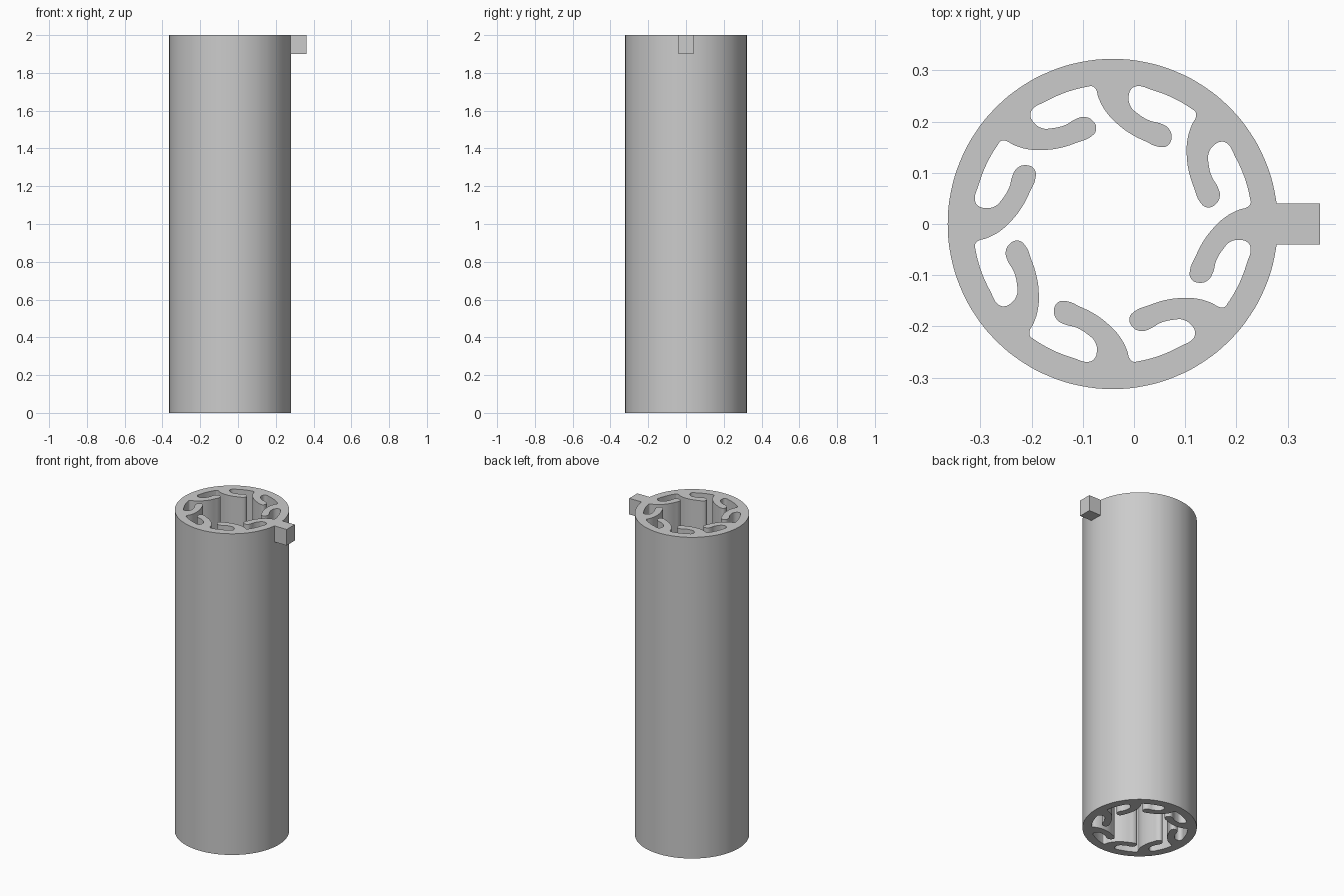
import bpy, bmesh, math
from mathutils import Matrix, Vector

if "Cube" in bpy.data.objects:
    bpy.data.objects.remove(bpy.data.objects["Cube"])

HEIGHT, RADIUS, BORE = 2.0, 0.3225, 0.273
CENTRE_X, FINS = -0.0415, 8

grey = bpy.data.materials.new("plain grey")
grey.use_nodes = True
grey.diffuse_color = (0.6, 0.6, 0.6, 1)
grey.node_tree.nodes["Principled BSDF"].inputs["Base Color"].default_value = (0.6, 0.6, 0.6, 1)

# Outline of one hooked fin, from its root round the tip and back to the wall
FIN = [(.2685, .0485), (.2695, .041), (.263, .033), (.247, .028), (.220, .0136),
       (.193, -.012), (.175, -.037), (.1615, -.064), (.151, -.0895), (.153, -.107),
       (.169, -.115), (.187, -.109), (.1965, -.093), (.202, -.072), (.216, -.0486),
       (.2296, -.035), (.249, -.031), (.2646, -.037), (.2695, -.0486)]


def on_circle(radius, angle):
    return Vector((radius * math.cos(angle), radius * math.sin(angle)))


def add_loop(curve, points, steps):
    spline = curve.splines.new('BEZIER')
    spline.bezier_points.add(len(points) - 1)
    for bp, p in zip(spline.bezier_points, points):
        bp.co = (p[0], p[1], 0)
        bp.handle_left_type = bp.handle_right_type = 'AUTO'
    spline.use_cyclic_u = True
    spline.resolution_u = steps


def finish(name, mesh):
    mesh.materials.clear()
    mesh.materials.append(grey)
    obj = bpy.data.objects.new(name, mesh)
    bpy.context.collection.objects.link(obj)
    return obj


# Finned tube: round outside, repeated fins inside, extruded to full height
section = bpy.data.curves.new("tube_section", 'CURVE')
section.dimensions = '2D'
section.fill_mode = 'BOTH'
section.extrude = HEIGHT / 2
add_loop(section, [on_circle(RADIUS, math.tau * i / 32) for i in range(32)], 4)
bore = []
for i in range(FINS):
    turn = Matrix.Rotation(-math.tau * i / FINS, 2)
    bore += [turn @ Vector(p) for p in FIN]
    bore += [turn @ on_circle(BORE, math.radians(-a)) for a in (16, 22.5, 29)]
add_loop(section, bore, 4)

helper = bpy.data.objects.new("tube_section", section)
bpy.context.collection.objects.link(helper)
bpy.context.view_layer.update()
mesh = bpy.data.meshes.new_from_object(helper.evaluated_get(bpy.context.evaluated_depsgraph_get()))
bpy.data.objects.remove(helper)

bm = bmesh.new()
bm.from_mesh(mesh)
bmesh.ops.remove_doubles(bm, verts=bm.verts, dist=0.0001)
bmesh.ops.recalc_face_normals(bm, faces=bm.faces)
bmesh.ops.translate(bm, verts=bm.verts, vec=(CENTRE_X, 0, HEIGHT / 2))
bm.to_mesh(mesh)
bm.free()
tube = finish("finned_tube", mesh)
bpy.ops.object.select_all(action='DESELECT')
tube.select_set(True)
bpy.context.view_layer.objects.active = tube
bpy.ops.object.shade_smooth_by_angle(angle=math.radians(40))

# Square key at the top of the left side
bm = bmesh.new()
bmesh.ops.create_cube(bm, size=1, matrix=Matrix.Translation((0.3195, 0, 1.95))
                      @ Matrix.Diagonal((0.087, 0.08, 0.1, 1)))
mesh = bpy.data.meshes.new("locating_key")
bm.to_mesh(mesh)
bm.free()
finish("locating_key", mesh)
